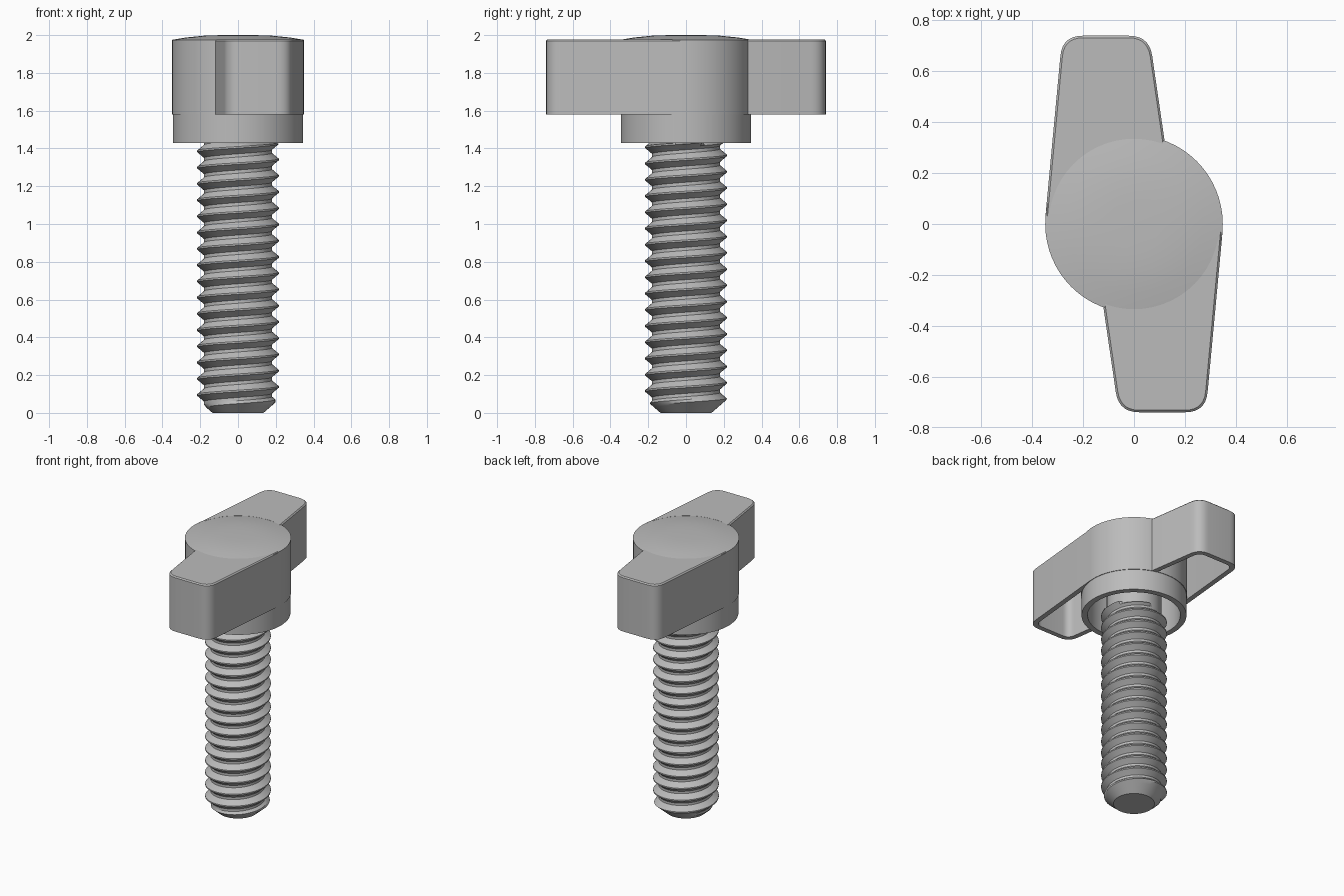
import bpy, bmesh
from math import sin, cos, pi, radians, sqrt, atan2
from mathutils import Vector

if "Cube" in bpy.data.objects:
    bpy.data.objects.remove(bpy.data.objects["Cube"])

grey = bpy.data.materials.new("plain grey")
grey.use_nodes = True
grey.diffuse_color = (0.5, 0.5, 0.5, 1)
grey.node_tree.nodes["Principled BSDF"].inputs["Base Color"].default_value = (0.5, 0.5, 0.5, 1)


def finish(bm, name, angle=30):
    bmesh.ops.remove_doubles(bm, verts=bm.verts, dist=0.0004)
    bmesh.ops.recalc_face_normals(bm, faces=bm.faces)
    mesh = bpy.data.meshes.new(name)
    bm.to_mesh(mesh)
    bm.free()
    mesh.materials.append(grey)
    obj = bpy.data.objects.new(name, mesh)
    bpy.context.collection.objects.link(obj)
    bpy.ops.object.select_all(action='DESELECT')
    obj.select_set(True)
    bpy.context.view_layer.objects.active = obj
    bpy.ops.object.shade_smooth_by_angle(angle=radians(angle))
    return obj


def skin(bm, loops, closed=True):
    """Join successive vertex loops with quads."""
    for a, b in zip(loops, loops[1:]):
        n = len(a)
        for i in range(n if closed else n - 1):
            j = (i + 1) % n
            bm.faces.new((a[i], a[j], b[j], b[i]))


# Hub: domed cap, stepped skirt and recess underneath
def make_hub():
    profile = [(0.002, 2.0), (0.1, 1.9995), (0.18, 1.997), (0.27, 1.988), (0.349, 1.975),
               (0.349, 1.58), (0.345, 1.58), (0.345, 1.43), (0.305, 1.43),
               (0.305, 1.73), (0.1, 1.73)]
    bm = bmesh.new()
    steps = 64
    loops = [[bm.verts.new((r * cos(2 * pi * i / steps), r * sin(2 * pi * i / steps), z))
              for i in range(steps)] for r, z in profile]
    skin(bm, loops)
    bm.faces.new(loops[0])
    bm.faces.new(loops[-1])
    finish(bm, "hub")


# Wing outline: two tapering sides, rounded tip, inner end following the hub
def wing_outline(inset, hub_radius, corner):
    tip = 0.74 - inset
    sides = []
    for foot, end, sign in ((-0.351, -0.282, -1), (0.168, 0.06, 1)):
        along = Vector((end - foot, 0.74)).normalized()
        normal = Vector((along.y, -along.x)) * sign
        d = normal.x * foot - inset
        start = normal * d + along * sqrt(max(0, hub_radius ** 2 - d * d))
        top = start + along * ((tip - start.y) / along.y)
        sides.append((start, top, along))
    (ls, lt, la), (rs, rt, ra) = sides
    across = Vector((1, 0))
    points = [ls]
    for p0, p1, p2 in ((lt - la * corner, lt, lt + across * corner),
                       (rt - across * corner, rt, rt - ra * corner)):
        for i in range(8):
            t = i / 7
            points.append(p0 * (1 - t) ** 2 + p1 * 2 * t * (1 - t) + p2 * t * t)
    points.append(rs)
    a0, a1 = atan2(rs.y, rs.x), atan2(ls.y, ls.x)
    for i in range(1, 16):
        a = a0 + (a1 - a0) * i / 16
        points.append(Vector((cos(a), sin(a))) * hub_radius)
    return points


def make_wing(name, turn):
    bm = bmesh.new()
    rings = [(0.008, 0.335, 0.075, 1.978), (0.0, 0.335, 0.08, 1.97), (0.0, 0.335, 0.08, 1.58),
             (0.035, 0.342, 0.05, 1.58), (0.035, 0.342, 0.05, 1.94)]
    loops = [[bm.verts.new((turn * p.x, turn * p.y, z)) for p in wing_outline(inset, r, c)]
             for inset, r, c, z in rings]
    skin(bm, loops)
    bm.faces.new(loops[0])
    bm.faces.new(loops[-1])
    finish(bm, name)


# Screw: helical thread fading into a chamfered tip and a plain collar
def make_screw():
    pitch, root, crest, top = 0.086, 0.18, 0.216, 1.43
    bm = bmesh.new()
    steps, turns = 48, 19
    shape = [(0.0, crest), (0.1, crest), (0.27, (root + crest) / 2), (0.45, root),
             (0.65, root), (0.83, (root + crest) / 2), (1.0, crest)]
    columns = []
    for i in range(steps * turns + 1):
        t = 2 * pi * i / steps
        column = []
        for f, r in shape:
            z = (i / steps + f - 1.45) * pitch
            z = min(max(z, 0), top)
            r = min(r, 0.135 + 1.15 * z)
            if z >= top:
                r = root
            column.append(bm.verts.new((r * cos(t), r * sin(t), z)))
        columns.append(column)
    skin(bm, columns, closed=False)
    circle = [2 * pi * i / steps for i in range(steps)]
    bm.faces.new([bm.verts.new((0.135 * cos(t), 0.135 * sin(t), 0)) for t in circle])
    skin(bm, [[bm.verts.new((root * cos(t), root * sin(t), z)) for t in circle]
              for z in (top, 1.74)])
    finish(bm, "threaded_screw", 25)


make_hub()
make_wing("back_wing", 1)
make_wing("front_wing", -1)
make_screw()
